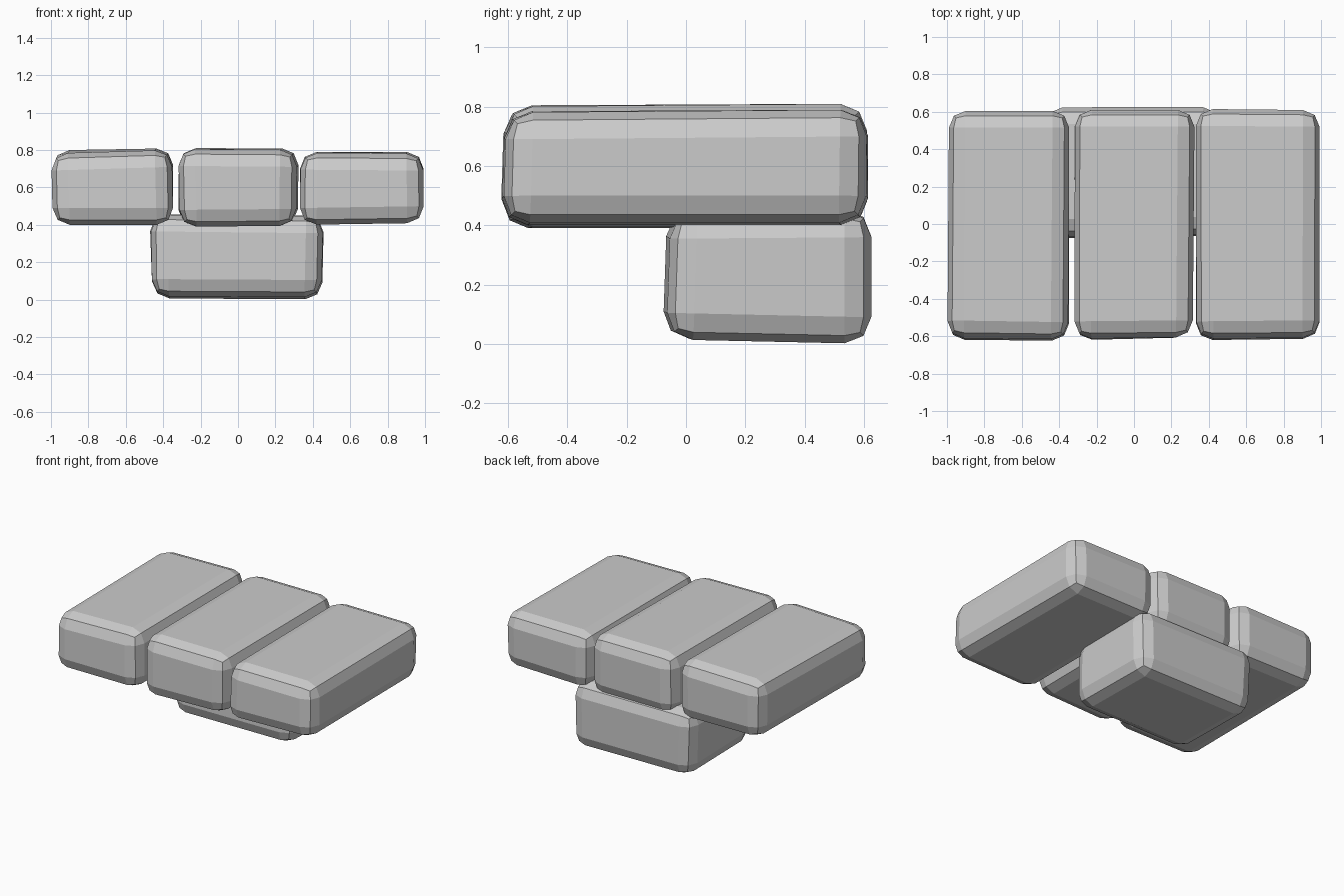
import bpy, bmesh

if "Cube" in bpy.data.objects:
    bpy.data.objects.remove(bpy.data.objects["Cube"])

# Irregular cut stone: box limits, small corner nudges, rounded by a two-step bevel.
# Corner keys: L/R (x), F/B (y), D/U (z)
def stone(name, xs, ys, zs, nudges):
    mesh = bpy.data.meshes.new(name)
    bm = bmesh.new()
    bmesh.ops.create_cube(bm, size=2)
    for v in bm.verts:
        i, j, k = (int(c > 0) for c in v.co)
        key = "LR"[i] + "FB"[j] + "DU"[k]
        dx, dy, dz = nudges.get(key, (0, 0, 0))
        v.co = (xs[i] + dx, ys[j] + dy, zs[k] + dz)
    bmesh.ops.bevel(bm, geom=bm.edges[:], offset=0.09, offset_type='OFFSET',
                    segments=2, profile=0.5, affect='EDGES', clamp_overlap=True)
    bmesh.ops.recalc_face_normals(bm, faces=bm.faces[:])
    bm.to_mesh(mesh)
    bm.free()
    ob = bpy.data.objects.new(name, mesh)
    bpy.context.collection.objects.link(ob)
    return ob

# Top row of three slabs
stone("left_slab", (-1.0, -0.345), (-0.625, 0.605), (0.40, 0.81), {
    "LFU": (0, 0.02, -0.03), "LBU": (0.01, 0, -0.01), "LFD": (0.01, 0, 0),
    "LBD": (0.015, 0, 0.005), "RFU": (-0.01, 0.01, -0.01), "RBD": (-0.005, 0, 0)})
stone("middle_slab", (-0.32, 0.325), (-0.625, 0.61), (0.39, 0.81), {
    "LFU": (0, 0.015, -0.005), "LFD": (0.01, 0, 0), "LBU": (0.005, 0, 0),
    "RFU": (-0.01, 0.02, -0.01), "RFD": (-0.015, 0.02, 0.005), "RBD": (-0.005, 0, 0.005)})
stone("right_slab", (0.33, 0.995), (-0.625, 0.615), (0.40, 0.79), {
    "LFU": (0.005, 0.015, -0.005), "RFU": (-0.005, 0.02, -0.01), "RFD": (0, 0.01, 0.01),
    "LBD": (0.005, 0, 0), "RBU": (0, -0.005, 0), "RBD": (-0.01, -0.01, 0.01)})

# Supporting block underneath, towards the back
stone("base_block", (-0.475, 0.46), (-0.08, 0.63), (0.0, 0.455), {
    "LFD": (0.015, 0, 0.02), "RFD": (-0.015, 0.015, 0.015), "LBD": (0.02, -0.01, 0.005),
    "RBD": (-0.01, -0.005, 0), "LFU": (0.01, 0.015, 0), "RFU": (-0.005, 0.03, -0.01),
    "LBU": (0, -0.005, 0), "RBU": (0, -0.005, -0.005)})
